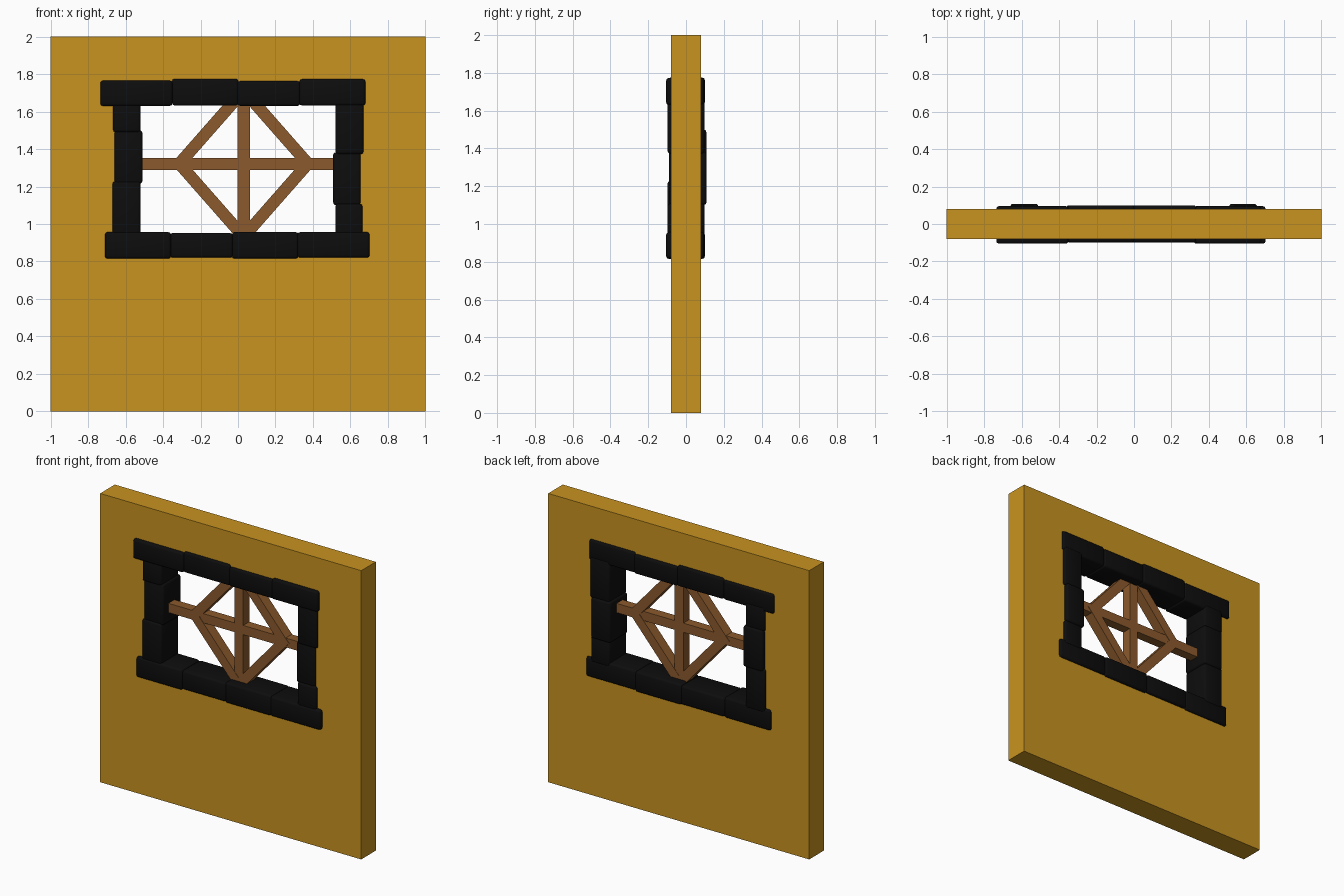
import bpy, bmesh, math
from mathutils import Matrix

if "Cube" in bpy.data.objects:
    bpy.data.objects.remove(bpy.data.objects["Cube"])


def material(name, rgb):
    m = bpy.data.materials.new(name)
    m.diffuse_color = (*rgb, 1.0)
    m.use_nodes = True
    m.node_tree.nodes["Principled BSDF"].inputs["Base Color"].default_value = m.diffuse_color
    return m


OCHRE = material("ochre_plaster", (0.578, 0.292, 0.0144))
BLACK = material("black_stone", (0.004, 0.004, 0.004))
WOOD = material("brown_wood", (0.258, 0.102, 0.026))


def add_object(name, bm, mat):
    bmesh.ops.recalc_face_normals(bm, faces=bm.faces)
    mesh = bpy.data.meshes.new(name)
    bm.to_mesh(mesh)
    bm.free()
    mesh.materials.append(mat)
    ob = bpy.data.objects.new(name, mesh)
    bpy.context.collection.objects.link(ob)
    return ob


def box(name, x0, x1, y0, y1, z0, z1, mat, bevel=0.0):
    bm = bmesh.new()
    bmesh.ops.create_cube(bm, size=1.0)
    centre = ((x0 + x1) / 2, (y0 + y1) / 2, (z0 + z1) / 2)
    bm.transform(Matrix.Translation(centre)
                 @ Matrix.Diagonal((x1 - x0, y1 - y0, z1 - z0, 1.0)))
    if bevel:
        bmesh.ops.bevel(bm, geom=bm.edges[:], offset=bevel, segments=2,
                        profile=0.5, affect='EDGES')
    return add_object(name, bm, mat)


# Wall panel with a window opening hidden behind the stones
def wall():
    def ring(bm, x0, x1, z0, z1, y):
        return [bm.verts.new((x, y, z))
                for x, z in ((x0, z0), (x1, z0), (x1, z1), (x0, z1))]

    bm = bmesh.new()
    loops = []
    for y in (-0.08, 0.08):
        loops.append((ring(bm, -1, 1, 0, 2, y),
                      ring(bm, -0.6, 0.6, 0.88, 1.7, y)))
    (of, inf), (ob, inb) = loops
    for a, b in ((of, inf), (inf, inb), (inb, ob), (ob, of)):
        for i in range(4):
            j = (i + 1) % 4
            bm.faces.new((a[i], a[j], b[j], b[i]))
    add_object("wall_panel", bm, OCHRE)


wall()

# Stone surround: x0, x1, y0, y1, z0, z1 for each block
SURROUND = {
    "top_stone": [(-0.735, -0.35, -0.105, 0.095, 1.63, 1.765),
                  (-0.352, 0.002, -0.098, 0.1, 1.632, 1.775),
                  (-0.002, 0.332, -0.098, 0.1, 1.63, 1.762),
                  (0.328, 0.68, -0.105, 0.095, 1.632, 1.773)],
    "sill_stone": [(-0.71, -0.358, -0.105, 0.095, 0.815, 0.957),
                   (-0.362, -0.028, -0.098, 0.1, 0.82, 0.952),
                   (-0.032, 0.322, -0.098, 0.1, 0.815, 0.957),
                   (0.318, 0.702, -0.105, 0.095, 0.82, 0.957)],
    "left_stone": [(-0.667, -0.52, -0.098, 0.098, 1.49, 1.66),
                   (-0.66, -0.51, -0.09, 0.108, 1.215, 1.5),
                   (-0.67, -0.52, -0.098, 0.098, 0.93, 1.227)],
    "right_stone": [(0.52, 0.67, -0.098, 0.098, 1.373, 1.66),
                    (0.508, 0.655, -0.09, 0.108, 1.1, 1.383),
                    (0.52, 0.664, -0.098, 0.098, 0.93, 1.108)],
}
stones = []
for name, blocks in SURROUND.items():
    for i, dims in enumerate(blocks):
        stones.append(box(f"{name}_{i + 1}", *dims, BLACK, bevel=0.014))

bpy.ops.object.select_all(action='DESELECT')
for s in stones:
    s.select_set(True)
bpy.context.view_layer.objects.active = stones[0]
bpy.ops.object.shade_smooth_by_angle(angle=math.radians(50))

# Straight lattice bars
CX, CZ = 0.03, 1.322
box("horizontal_bar", -0.54, 0.54, -0.033, 0.033, 1.288, 1.352, WOOD)
box("vertical_bar", CX - 0.033, CX + 0.033, -0.034, 0.034, 0.93, 1.66, WOOD)

# Diamond bars, from each side corner towards top and bottom
HALF_W, HALF_H = 0.343, 0.39
length = math.hypot(HALF_W, HALF_H)
for side, sx in (("left", -1), ("right", 1)):
    for end, sz in (("upper", 1), ("lower", -1)):
        bar = box(f"{side}_{end}_diagonal_bar", -length / 2 - 0.03,
                  length / 2 + 0.01, -0.036, 0.036, -0.032, 0.032, WOOD)
        bar.location = (CX + sx * HALF_W / 2, 0, CZ + sz * HALF_H / 2)
        # local +x runs from the side corner to the middle of the window
        bar.rotation_euler = (0, -math.atan2(sz * HALF_H, -sx * HALF_W), 0)
